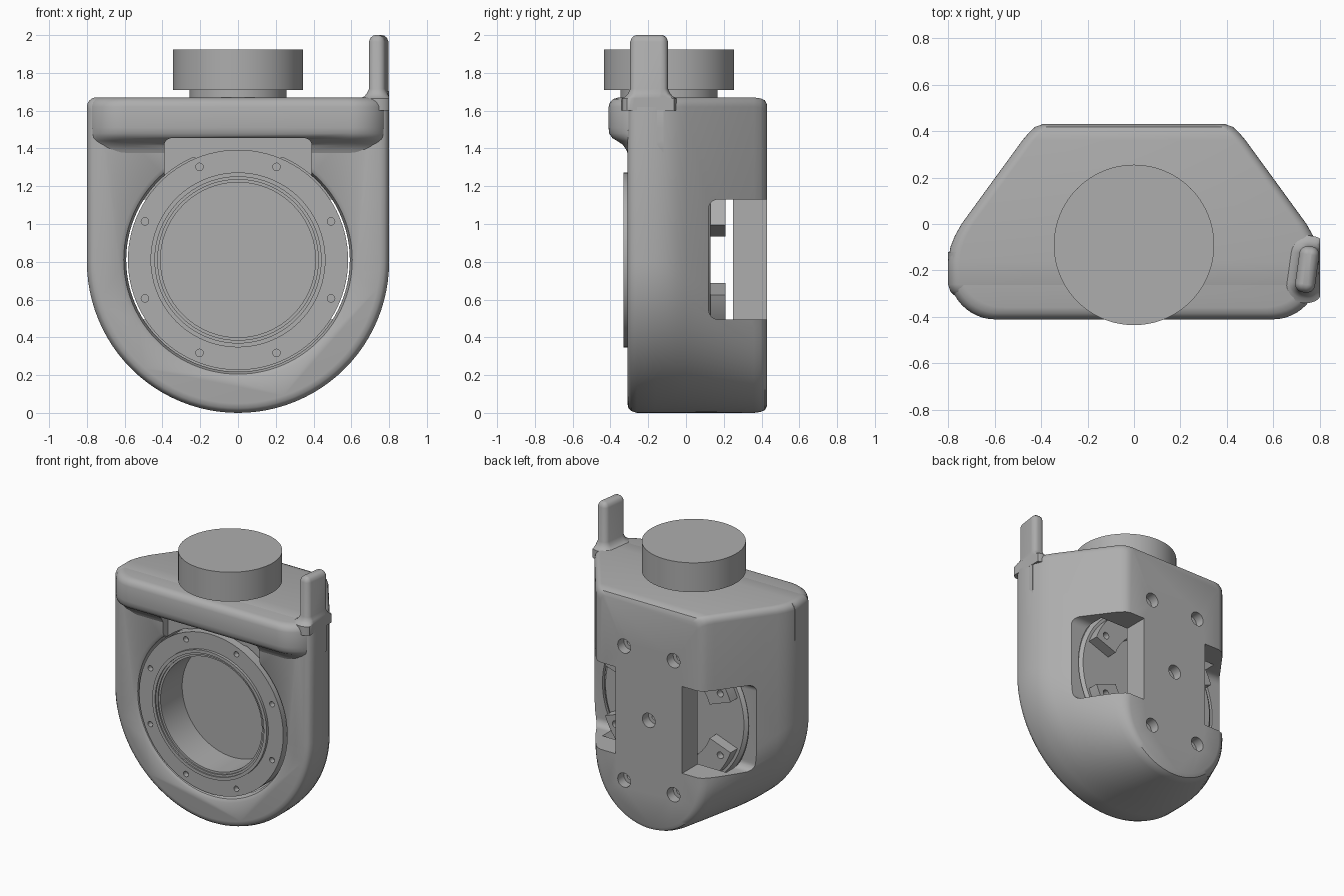
import bpy, bmesh, math
from math import sin, cos, pi, radians
from mathutils import Matrix

if "Cube" in bpy.data.objects:
    bpy.data.objects.remove(bpy.data.objects["Cube"])

grey = bpy.data.materials.new("plain grey")
grey.use_nodes = True
grey.diffuse_color = (0.42, 0.42, 0.42, 1)
grey.node_tree.nodes["Principled BSDF"].inputs["Base Color"].default_value = grey.diffuse_color

AXIS_Z = 0.81   # height of the round opening's axis
TOP = 1.67      # top of the housing


def loft(name, rings):
    """Skin a list of equal-length point rings and cap both ends."""
    bm = bmesh.new()
    loops = [[bm.verts.new(p) for p in ring] for ring in rings]
    n = len(loops[0])
    for a, b in zip(loops, loops[1:]):
        for i in range(n):
            j = (i + 1) % n
            bm.faces.new((a[i], a[j], b[j], b[i]))
    bm.faces.new(loops[0])
    bm.faces.new(loops[-1])
    bmesh.ops.recalc_face_normals(bm, faces=bm.faces)
    mesh = bpy.data.meshes.new(name)
    bm.to_mesh(mesh)
    bm.free()
    mesh.materials.append(grey)
    ob = bpy.data.objects.new(name, mesh)
    bpy.context.collection.objects.link(ob)
    return ob


def turned_y(name, profile, x=0, z=AXIS_Z, n=96):
    """Turn (radius, y) pairs around an axis along y."""
    return loft(name, [[(x + r * cos(2 * pi * i / n), y, z + r * sin(2 * pi * i / n))
                        for i in range(n)] for r, y in profile])


def turned_z(name, profile, y, n=96):
    return loft(name, [[(r * cos(2 * pi * i / n), y + r * sin(2 * pi * i / n), z)
                        for i in range(n)] for r, z in profile])


def rounded_rect(x0, x1, y0, y1, r, n=8):
    pts = []
    for k, (cx, cy) in enumerate([(x1 - r, y1 - r), (x0 + r, y1 - r),
                                  (x0 + r, y0 + r), (x1 - r, y0 + r)]):
        for i in range(n + 1):
            a = pi / 2 * (k + i / n)
            pts.append((cx + r * cos(a), cy + r * sin(a)))
    return pts


def cut(ob, cutter, keep=False):
    mod = ob.modifiers.new("cut", "BOOLEAN")
    mod.operation = "DIFFERENCE"
    mod.solver = "EXACT"
    mod.object = cutter
    bpy.context.view_layer.objects.active = ob
    bpy.ops.object.modifier_apply(modifier=mod.name)
    if not keep:
        bpy.data.objects.remove(cutter)


# Housing: round-bottomed sections that narrow towards the back
def u_section(y, w, inset):
    pts = []
    for i in range(49):
        a = pi + pi * i / 48
        pts.append((w * cos(a), y, inset + w + w * sin(a)))
    r = 0.05
    for cx, start in ((w - r, 0), (r - w, pi / 2)):
        for i in range(7):
            a = start + pi / 2 * i / 6
            pts.append((cx + r * cos(a), y, TOP - inset - r + r * sin(a)))
    return pts


housing = loft("housing", [u_section(*s) for s in (
    (-0.31, 0.75, 0.05), (-0.305, 0.775, 0.025), (-0.29, 0.79, 0.01), (-0.26, 0.8, 0),
    (-0.16, 0.8, 0), (-0.1, 0.79, 0), (-0.05, 0.77, 0), (0, 0.742, 0), (0.36, 0.48, 0),
    (0.395, 0.45, 0.005), (0.418, 0.425, 0.015), (0.43, 0.39, 0.04))])

# Brow: overhanging ledge along the top of the front
def brow_ring(z, front, w):
    pts = [(w, -0.12, z)]
    depth = -0.2 - front
    for side in (1, -1):
        arc = [(side * (w - 0.2 + 0.2 * cos(a)), -0.2 - depth * sin(a), z)
               for a in (pi / 2 * i / 12 for i in range(13))]
        pts += arc if side == 1 else arc[::-1]
    return pts + [(-w, -0.12, z)]


brow = loft("brow", [brow_ring(*s) for s in (
    (1.35, -0.3, 0.79), (1.39, -0.315, 0.795), (1.42, -0.335, 0.799), (1.44, -0.365, 0.799),
    (1.455, -0.39, 0.799), (1.48, -0.407, 0.799), (1.51, -0.41, 0.799), (1.62, -0.41, 0.799),
    (1.645, -0.402, 0.79), (1.662, -0.385, 0.775), (1.669, -0.36, 0.75))])

# Round opening with an eased rim, and the slot above it
cut(housing, turned_y("opening_cutter", [(0.66, -0.5), (0.63, -0.312), (0.605, -0.295),
                                         (0.592, -0.26), (0.592, 0.25)]))
slot = loft("slot_cutter", [[(x, y, z) for x, z in rounded_rect(-0.39, 0.39, 0.8, 1.455, 0.04)]
                            for y in (-0.5, -0.25)])
cut(housing, slot, keep=True)
cut(brow, slot)

# Side windows that break through the back corners
for s in (1, -1):
    cut(housing, loft("window_cutter", [
        [(s * x, y, z) for y, z in rounded_rect(0.12, 0.7, 0.495, 1.13, 0.05)]
        for x in (0.27, 0.95)]))

# Counterbored screw holes in the back
holes = [(0, AXIS_Z)] + [(sx * 0.2, AXIS_Z + sz * 0.49) for sx in (1, -1) for sz in (1, -1)]
for x, z in holes:
    cut(housing, turned_y("screw_cutter", [(0.025, 0.2), (0.025, 0.36), (0.052, 0.36),
                                           (0.052, 0.5)], x, z, 24))

# Round insert with a deep bore, stepped lip and eight bolt holes
insert = turned_y("round_insert", [
    (0.41, -0.06), (0.41, -0.31), (0.425, -0.31), (0.425, -0.32), (0.44, -0.32),
    (0.44, -0.33), (0.463, -0.33), (0.463, -0.31), (0.583, -0.31), (0.583, 0.11),
    (0.56, 0.13)])
for k in range(8):
    a = radians(22.5 + 45 * k)
    cut(insert, turned_y("bolt_cutter", [(0.02, -0.4), (0.02, -0.27)],
                         0.533 * cos(a), AXIS_Z + 0.533 * sin(a), 16))

# Curved lugs on the rear of the insert, each with a bolt hole
lugs = []
for k in range(4):
    angles = [radians(90 * k + 20 + 50 * i / 12) for i in range(13)]
    outline = ([(0.54 * cos(a), 0.54 * sin(a)) for a in angles]
               + [(0.36 * cos(a), 0.36 * sin(a)) for a in angles[::-1]])
    lug = loft("rear_lug", [[(x, y, AXIS_Z + z) for x, z in outline] for y in (0.125, 0.21)])
    for deg in (28, 62):
        a = radians(90 * k + deg)
        cut(lug, turned_y("lug_cutter", [(0.025, 0.16), (0.025, 0.3)],
                          0.48 * cos(a), AXIS_Z + 0.48 * sin(a), 16))
    lugs.append(lug)

# Cap on a short neck
neck = turned_z("neck", [(0.257, 1.6), (0.257, 1.72)], -0.09)
cap = turned_z("cap", [(0.345, 1.71), (0.345, 1.925)], -0.09)

# Upright fin at the left corner, flared at its root
turn = Matrix.Rotation(radians(-8), 2)
fin_rings = []
for z, g in ((1.6, 0.045), (1.665, 0.045), (1.675, 0.025), (1.69, 0.012), (1.715, 0.0),
             (1.965, 0.0), (1.985, -0.008), (1.996, -0.02), (2.0, -0.033)):
    ring = rounded_rect(-0.043 - g, 0.043 + g, -0.1 - g, 0.1 + g, 0.036 + g)
    fin_rings.append([(min(0.745 + cos(turn.to_3x3().to_euler().z) * x - sin(radians(-8)) * y, 0.8),
                       -0.195 + sin(radians(-8)) * x + cos(radians(-8)) * y, z) for x, y in ring])
fin = loft("fin", fin_rings)

# Smooth shading with crisp edges
bpy.ops.object.select_all(action="DESELECT")
for ob in [housing, brow, insert, neck, cap, fin] + lugs:
    ob.select_set(True)
    bpy.context.view_layer.objects.active = ob
bpy.ops.object.shade_smooth_by_angle(angle=radians(35))
